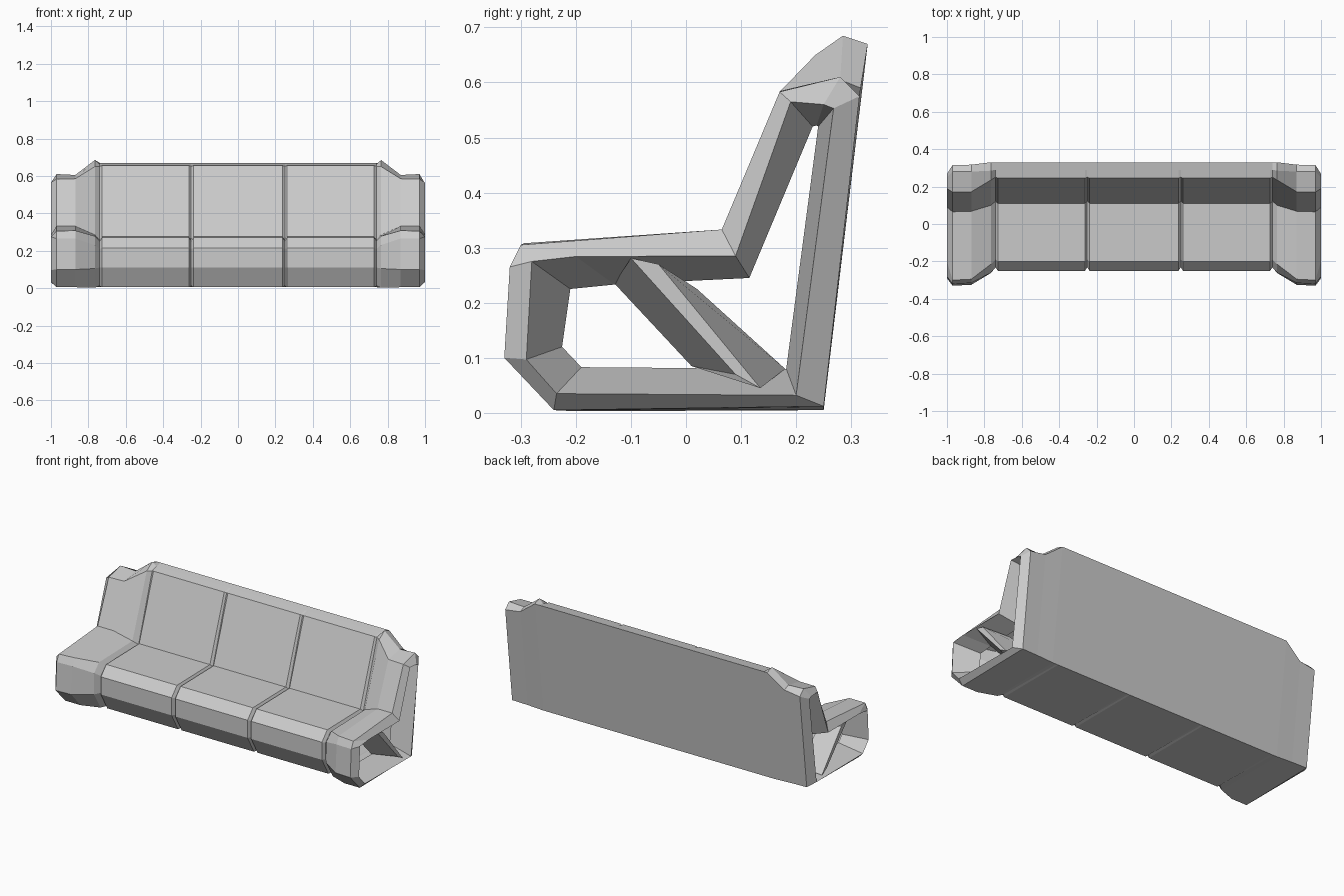
import bpy

if "Cube" in bpy.data.objects:
    bpy.data.objects.remove(bpy.data.objects["Cube"])

grey = bpy.data.materials.new("light_grey")
grey.use_nodes = True
COLOUR = (0.6, 0.6, 0.6, 1)
grey.diffuse_color = COLOUR
grey.node_tree.nodes["Principled BSDF"].inputs["Base Color"].default_value = COLOUR


def loft(name, rings, cap=False):
    """Skin a list of (x, [(y, z), ...]) rings, in order of rising x."""
    n = len(rings[0][1])
    verts = [(x, y, z) for x, ring in rings for y, z in ring]
    faces = [(r * n + i, r * n + (i + 1) % n, (r + 1) * n + (i + 1) % n, (r + 1) * n + i)
             for r in range(len(rings) - 1) for i in range(n)]
    if cap:
        faces += [tuple(reversed(range(n))), tuple(range(len(verts) - n, len(verts)))]
    mesh = bpy.data.meshes.new(name)
    mesh.from_pydata(verts, [], faces)
    mesh.materials.append(grey)
    obj = bpy.data.objects.new(name, mesh)
    bpy.context.collection.objects.link(obj)
    return obj


def mirrored(rings):
    return [(-x, ring) for x, ring in reversed(rings)]


# Cross-sections: bottom front, front low, front high, seat front, seat back,
# backrest top front, top middle, top rear, bottom rear
cushion = [(-.19, .005), (-.25, .11), (-.25, .215), (-.2, .27), (.11, .275),
           (.245, .655), (.29, .663), (.33, .67), (.25, .005)]
groove = [(-.18, .012), (-.232, .11), (-.232, .21), (-.19, .252), (.122, .262),
          (.25, .652), (.29, .663), (.33, .67), (.25, .005)]
shoulder = [(-.2, .003), (-.262, .105), (-.26, .23), (-.215, .278), (.1, .285),
            (.235, .65), (.285, .685), (.33, .67), (.25, .005)]
arm = [(-.24, .005), (-.325, .1), (-.315, .265), (-.295, .308), (.068, .331),
       (.172, .585), (.28, .605), (.317, .59), (.25, .01)]
arm_edge = [(-.24, .005), (-.33, .1), (-.32, .265), (-.3, .305), (.065, .333),
            (.17, .583), (.28, .61), (.315, .575), (.25, .012)]
arm_rim = [(-.235, .035), (-.29, .097), (-.28, .275), (-.2, .284), (.09, .285),
           (.19, .565), (.25, .56), (.268, .553), (.2, .032)]
opening = [(-.19, .083), (-.225, .12), (-.21, .225), (-.13, .233), (.115, .245),
           (.23, .52), (.237, .522), (.24, .52), (.182, .08)]

# Three cushions in one hollow shell, with a narrow groove at each seam
shell = []
for seam in (-.74, -.25, .25, .74):
    shell += [(seam - .012, cushion), (seam, groove), (seam + .012, cushion)]
shell[0] = (-.765, shoulder)
shell[-1] = (.765, shoulder)
loft("seat_and_back", shell)

# Open end frames that widen into the arms and turn inwards around the opening
end = [(.765, shoulder), (.87, arm), (.97, arm_edge), (1, arm_rim), (.87, opening)]
loft("left_arm", end)
loft("right_arm", mirrored(end))

# Slanted brace across each opening
brace = [(.87, [(-.13, .235), (.01, .085), (.18, .08), (.02, .225)]),
         (.99, [(-.1, .281), (.09, .07), (.135, .045), (-.05, .27)])]
loft("left_brace", brace, True)
loft("right_brace", mirrored(brace), True)
